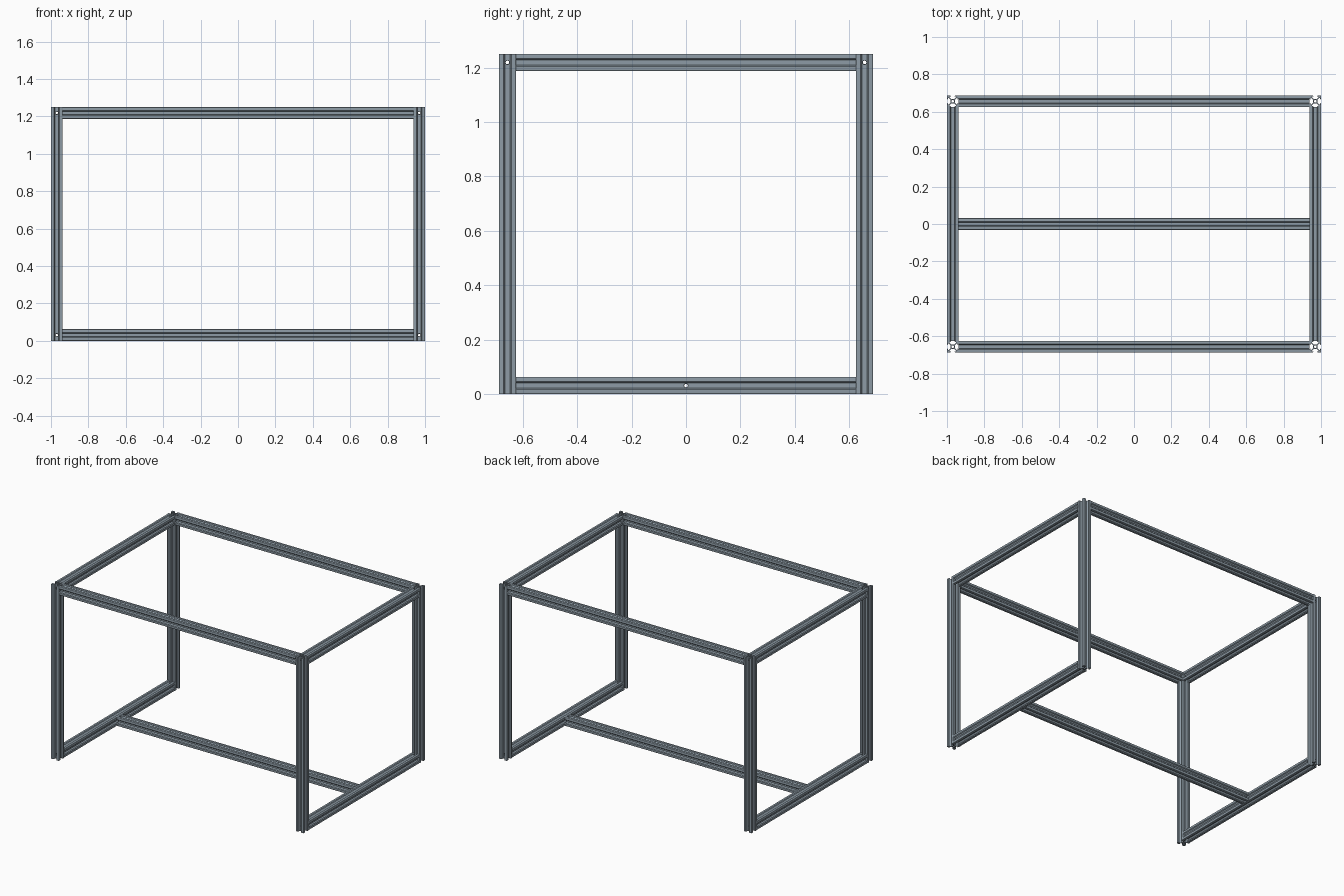
import bpy, bmesh
from math import pi, sin, cos
from mathutils import Matrix, Vector

if "Cube" in bpy.data.objects:
    bpy.data.objects.remove(bpy.data.objects["Cube"], do_unlink=True)

UNIT = 1 / 320          # one profile millimetre
WIDTH = 20 * UNIT       # bar width
HALF = WIDTH / 2
X, Y, H = 1.0, 0.6875, 1.25
TURN = {"X": Matrix.Rotation(pi / 2, 4, "Y"),
        "Y": Matrix.Rotation(-pi / 2, 4, "X"),
        "Z": Matrix.Identity(4)}

metal = bpy.data.materials.new("blue grey aluminium")
metal.use_nodes = True
colour = (0.27, 0.33, 0.38, 1)
metal.diffuse_color = colour
metal.node_tree.nodes["Principled BSDF"].inputs["Base Color"].default_value = colour


def circle(radius, count):
    return [(radius * cos(2 * pi * i / count), radius * sin(2 * pi * i / count))
            for i in range(count)]


def slot_outline():
    """Outline of a square bar with a V-shaped slot on each side."""
    r = 1.2
    half = [(3.9, 2.84), (6.56, 5.5), (8.2, 5.5), (8.2, 2.9), (10, 4.6)]
    arc = [(10 - r + r * cos(a * pi / 8), 10 - r + r * sin(a * pi / 8)) for a in range(5)]
    quarter = half + arc + [(y, x) for x, y in reversed(half)]
    points = []
    for _ in range(4):
        points += quarter
        quarter = [(-y, x) for x, y in quarter]
    return points


def new_object(name, bm):
    bmesh.ops.recalc_face_normals(bm, faces=bm.faces)
    mesh = bpy.data.meshes.new(name)
    bm.to_mesh(mesh)
    bm.free()
    obj = bpy.data.objects.new(name, mesh)
    bpy.context.collection.objects.link(obj)
    return obj


def drill(bar, axis, offset, radius):
    """Cut a round hole across the bar."""
    bm = bmesh.new()
    bmesh.ops.create_cone(bm, cap_ends=True, segments=20, radius1=radius,
                          radius2=radius, depth=WIDTH * 2,
                          matrix=Matrix.Translation(offset) @ TURN[axis])
    cutter = new_object("hole_cutter", bm)
    cutter.hide_render = True
    mod = bar.modifiers.new("hole", "BOOLEAN")
    mod.operation, mod.solver, mod.object = "DIFFERENCE", "EXACT", cutter
    bpy.context.view_layer.objects.active = bar
    bpy.ops.object.modifier_apply(modifier=mod.name)
    bpy.data.objects.remove(cutter, do_unlink=True)


def make_bar(name, axis, length, holes=()):
    """Extruded slotted bar with a centre bore, centred on the origin."""
    bm = bmesh.new()
    edges = []
    for loop in (slot_outline(), circle(2.1, 24)):
        verts = [bm.verts.new((x * UNIT, y * UNIT, -length / 2)) for x, y in loop]
        edges += [bm.edges.new((v, verts[i - 1])) for i, v in enumerate(verts)]
    bmesh.ops.triangle_fill(bm, edges=edges, use_beauty=True, normal=(0, 0, 1))
    top = bmesh.ops.extrude_face_region(bm, geom=bm.faces[:])["geom"]
    bmesh.ops.translate(bm, vec=(0, 0, length),
                        verts=[g for g in top if isinstance(g, bmesh.types.BMVert)])
    bmesh.ops.transform(bm, matrix=TURN[axis], verts=bm.verts)
    bar = new_object(name, bm)
    bar.data.materials.append(metal)
    for hole_axis, offset, radius in holes:
        drill(bar, hole_axis, Vector(offset), radius * UNIT)
    bpy.ops.object.select_all(action="DESELECT")
    bar.select_set(True)
    bpy.context.view_layer.objects.active = bar
    bpy.ops.object.shade_smooth_by_angle(angle=pi / 6)
    return bar


def place(bar, names_and_spots):
    """Move the bar to the first spot and put linked copies at the others."""
    for i, (name, spot) in enumerate(names_and_spots):
        obj = bar if i == 0 else bar.copy()
        if i:
            bpy.context.collection.objects.link(obj)
        obj.name = name
        obj.location = spot


px, py = X - HALF, Y - HALF
low, high = HALF, H - HALF
sides = (("left", px), ("right", -px))
ends = (("front", -py), ("back", py))

# Four posts with access holes for the rail bolts
reach = H / 2 - HALF
post = make_bar("post", "Z", H, [("X", (0, 0, reach), 2.4),
                                 ("Y", (0, 0, reach), 2.5),
                                 ("Y", (0, 0, -reach), 2.5)])
place(post, [(f"{e}_{s}_post", (x, y, H / 2)) for s, x in sides for e, y in ends])

# Side rails, the lower ones drilled for the stretcher
span_y = 2 * (Y - WIDTH)
place(make_bar("top_side_rail", "Y", span_y),
      [(f"{s}_top_rail", (x, 0, high)) for s, x in sides])
place(make_bar("bottom_side_rail", "Y", span_y, [("X", (0, 0, 0), 2.4)]),
      [(f"{s}_bottom_rail", (x, 0, low)) for s, x in sides])

# Long rails and the floor stretcher
span_x = 2 * (X - WIDTH)
place(make_bar("long_rail", "X", span_x),
      [(f"{e}_top_rail", (0, y, high)) for e, y in ends] + [("stretcher", (0, 0, low))])
